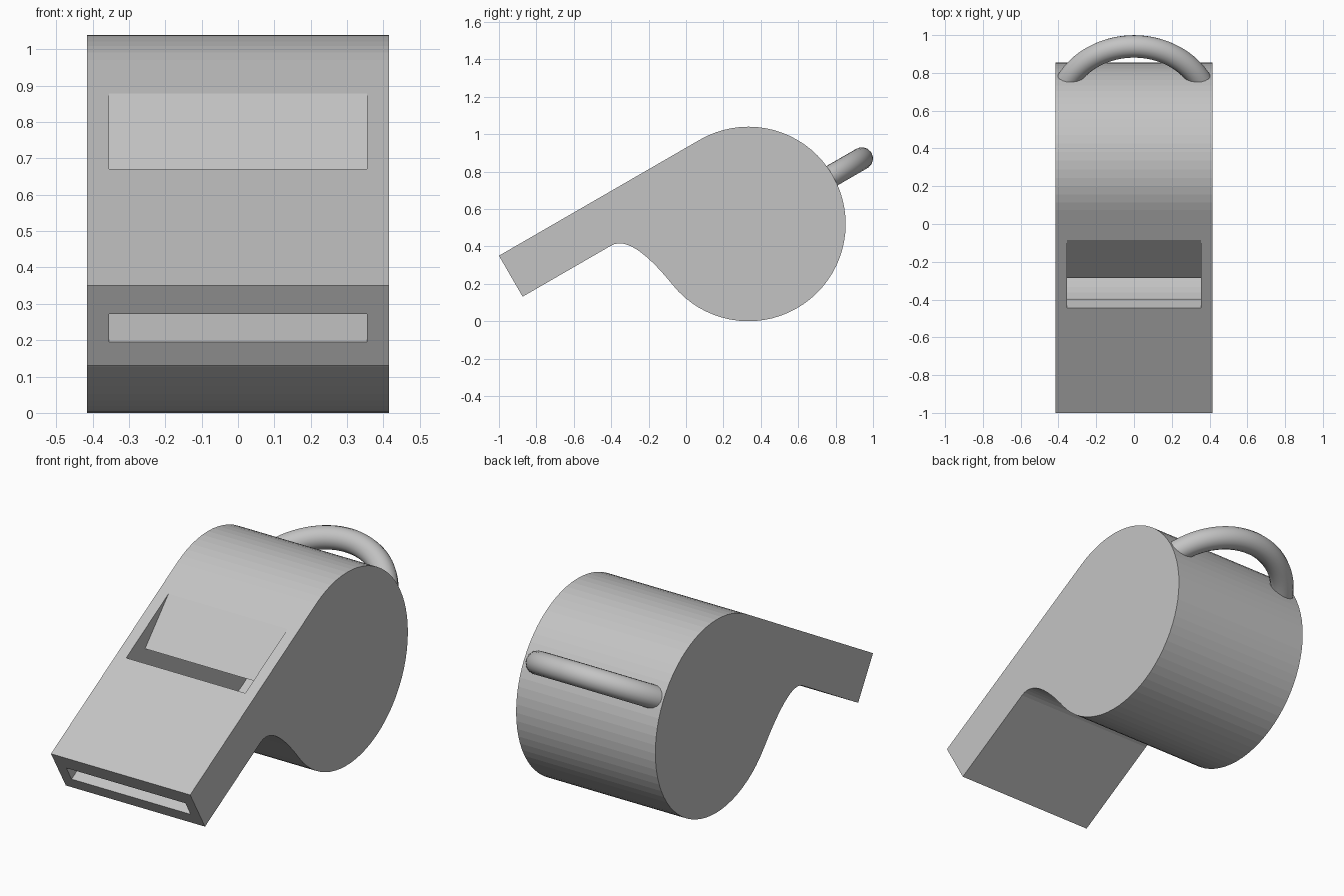
import bpy, bmesh
from math import sin, cos, radians
from mathutils import Vector
from mathutils.geometry import interpolate_bezier

if "Cube" in bpy.data.objects:
    bpy.data.objects.remove(bpy.data.objects["Cube"], do_unlink=True)

grey = bpy.data.materials.new("plain_grey")
grey.use_nodes = True
colour = (0.55, 0.55, 0.55, 1)
grey.diffuse_color = colour
grey.node_tree.nodes["Principled BSDF"].inputs["Base Color"].default_value = colour

# Side-profile frame: "along" runs up the sloping top, "down" is depth below it
TILT = radians(30)
ALONG = Vector((cos(TILT), sin(TILT)))
DOWN = Vector((sin(TILT), -cos(TILT)))
LIP = Vector((-1, 0.35))


def at(s, d):
    return LIP + ALONG * s + DOWN * d


CENTRE = at(1.24, 0.52)


def barrel(radius, depth):
    """Round chamber outline, then an S-curve into the mouthpiece underside."""
    start, end, steps = 120, -141, 52
    angles = [radians(start + (end - start) * i / steps) for i in range(steps + 1)]
    arc = [CENTRE + radius * Vector((cos(a), sin(a))) for a in angles]
    a = angles[-1]
    neck = at(0.547, depth)
    curve = interpolate_bezier(arc[-1], arc[-1] + 0.15 * Vector((sin(a), -cos(a))),
                               neck + 0.11 * ALONG, neck, 16)
    return arc + [Vector(p[:2]) for p in curve[1:]]


def extrude(name, profile, half_width):
    bm = bmesh.new()
    face = bm.faces.new([bm.verts.new((-half_width, p.x, p.y)) for p in profile])
    new = bmesh.ops.extrude_face_region(bm, geom=[face])["geom"]
    bmesh.ops.translate(bm, vec=(2 * half_width, 0, 0),
                        verts=[v for v in new if isinstance(v, bmesh.types.BMVert)])
    bmesh.ops.recalc_face_normals(bm, faces=bm.faces)
    mesh = bpy.data.meshes.new(name)
    bm.to_mesh(mesh)
    bm.free()
    mesh.materials.append(grey)
    obj = bpy.data.objects.new(name, mesh)
    bpy.context.collection.objects.link(obj)
    return obj


# Solid body
body = extrude("whistle_body", [at(0, 0.253), at(0, 0)] + barrel(0.52, 0.253), 0.415)

# Hollow: windway, sound window with sloping edge, round chamber
hollow = [at(-0.05, 0.179), at(-0.05, 0.09), at(0.641, 0.09), at(0.641, -0.05),
          at(1.214, -0.05), at(0.774, 0.09)] + barrel(0.43, 0.179)
cutter = extrude("hollow_cutter", hollow, 0.355)
cutter.hide_render = True
cut = body.modifiers.new("hollow", "BOOLEAN")
cut.operation = "DIFFERENCE"
cut.solver = "EXACT"
cut.object = cutter
bpy.context.view_layer.update()
carved = bpy.data.meshes.new_from_object(
    body.evaluated_get(bpy.context.evaluated_depsgraph_get()))
body.modifiers.clear()
body.data = carved
bpy.data.objects.remove(cutter, do_unlink=True)

# Cord loop: round bar bent in an arch on the back of the barrel
path = bpy.data.curves.new("cord_loop", "CURVE")
path.dimensions = "3D"
path.bevel_depth = 0.06
path.bevel_resolution = 6
path.use_fill_caps = True
spline = path.splines.new("POLY")
count = 33
spline.points.add(count - 1)
for i, point in enumerate(spline.points):
    a = radians(-63 + 126 * i / (count - 1))
    p = CENTRE + ALONG * (0.3 + 0.4 * cos(a))
    point.co = (0.4 * sin(a), p.x, p.y, 1)
bent = bpy.data.objects.new("cord_loop_path", path)
bpy.context.collection.objects.link(bent)
bpy.context.view_layer.update()
mesh = bpy.data.meshes.new_from_object(
    bent.evaluated_get(bpy.context.evaluated_depsgraph_get()))
bpy.data.objects.remove(bent, do_unlink=True)
mesh.materials.clear()
mesh.materials.append(grey)
loop = bpy.data.objects.new("cord_loop", mesh)
bpy.context.collection.objects.link(loop)
bpy.ops.object.select_all(action="DESELECT")
loop.select_set(True)
bpy.context.view_layer.objects.active = loop
bpy.ops.object.shade_smooth_by_angle(angle=radians(40))
